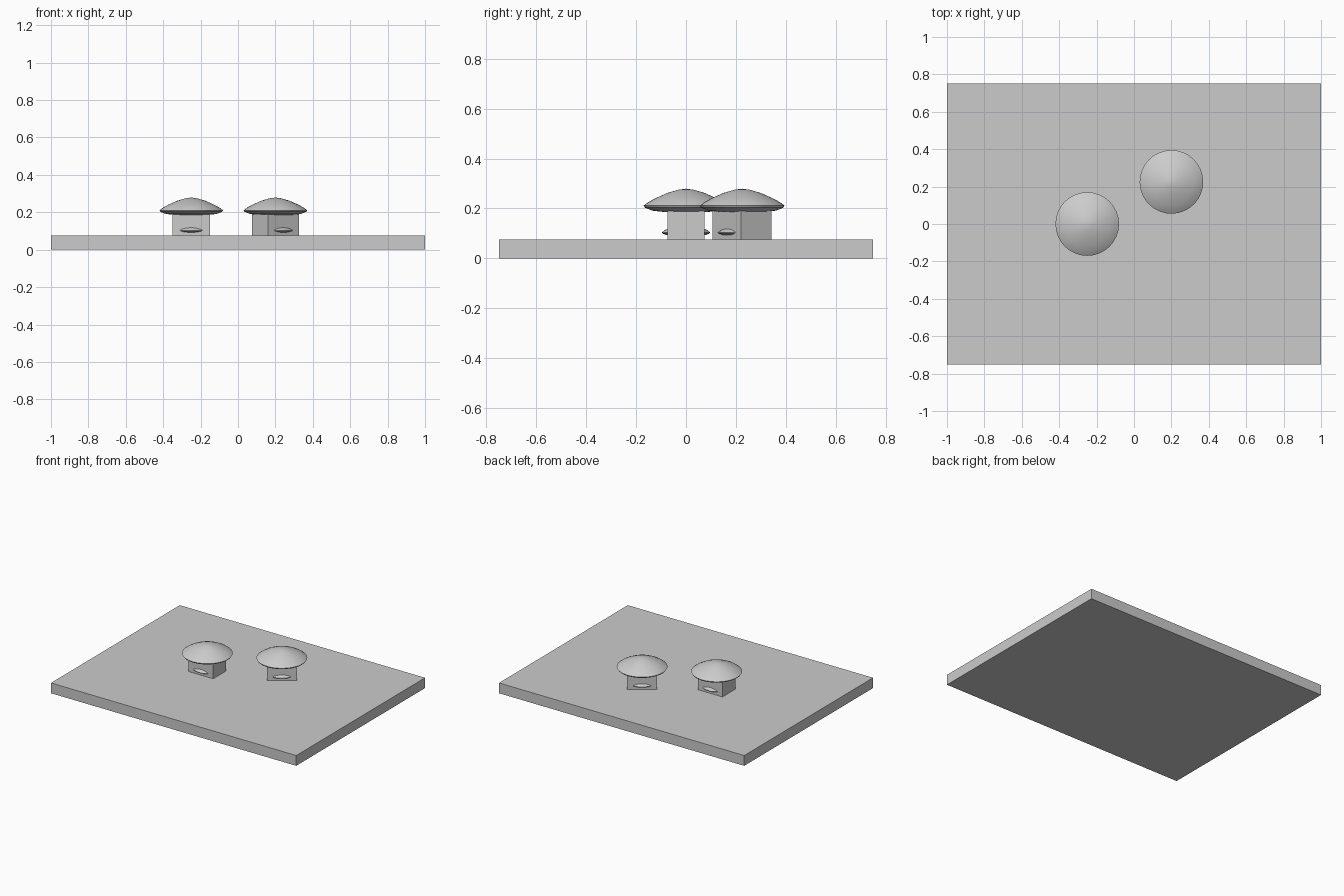
import bpy, bmesh
from math import radians
from mathutils import Matrix

cube = bpy.data.objects.get("Cube")
if cube:
    bpy.data.objects.remove(cube, do_unlink=True)

# Single plain grey
grey = bpy.data.materials.new("light_grey")
grey.use_nodes = True
COLOR = (0.6, 0.6, 0.6, 1)
grey.diffuse_color = COLOR
grey.node_tree.nodes["Principled BSDF"].inputs["Base Color"].default_value = COLOR

# Cap outline (radius, height above the rim)
CAP = [(0, 0.068), (0.03, 0.064), (0.075, 0.051), (0.12, 0.031), (0.15, 0.015),
       (0.17, 0), (0.165, -0.008), (0.135, -0.02), (0.09, -0.025), (0, -0.026)]


def finish(bm, name, location, angle=0):
    bmesh.ops.recalc_face_normals(bm, faces=bm.faces)
    mesh = bpy.data.meshes.new(name)
    bm.to_mesh(mesh)
    bm.free()
    mesh.materials.append(grey)
    obj = bpy.data.objects.new(name, mesh)
    obj.location = location
    obj.rotation_euler.z = radians(angle)
    bpy.context.collection.objects.link(obj)
    return obj


def box(name, size, location, angle=0):
    bm = bmesh.new()
    bmesh.ops.create_cube(bm, size=1)
    bmesh.ops.scale(bm, vec=size, verts=bm.verts)
    return finish(bm, name, location, angle)


def cap(name, location, scale=1, angle=0):
    bm = bmesh.new()
    verts = [bm.verts.new((r * scale, 0, z * scale)) for r, z in CAP]
    edges = [bm.edges.new(pair) for pair in zip(verts, verts[1:])]
    bmesh.ops.spin(bm, geom=verts + edges, cent=(0, 0, 0), axis=(0, 0, 1),
                   angle=radians(360), steps=32)
    bmesh.ops.remove_doubles(bm, verts=bm.verts, dist=0.0001)
    obj = finish(bm, name, location, angle)
    bpy.ops.object.select_all(action="DESELECT")
    obj.select_set(True)
    bpy.context.view_layer.objects.active = obj
    bpy.ops.object.shade_smooth_by_angle(angle=radians(30))
    return obj


# Ground slab
box("ground_slab", (2, 1.5, 0.076), (0, 0, 0.038))

# Two huts: walls, a low disc poking through front and back, and a domed roof
for side, x, y, angle in (("right", -0.25, 0, 0), ("left", 0.2, 0.225, 35)):
    box(side + "_hut_walls", (0.2, 0.15, 0.13), (x, y, 0.135), angle)
    cap(side + "_hut_disc", (x, y, 0.104), 0.57, angle)
    cap(side + "_hut_roof", (x, y, 0.211), 1, angle)
